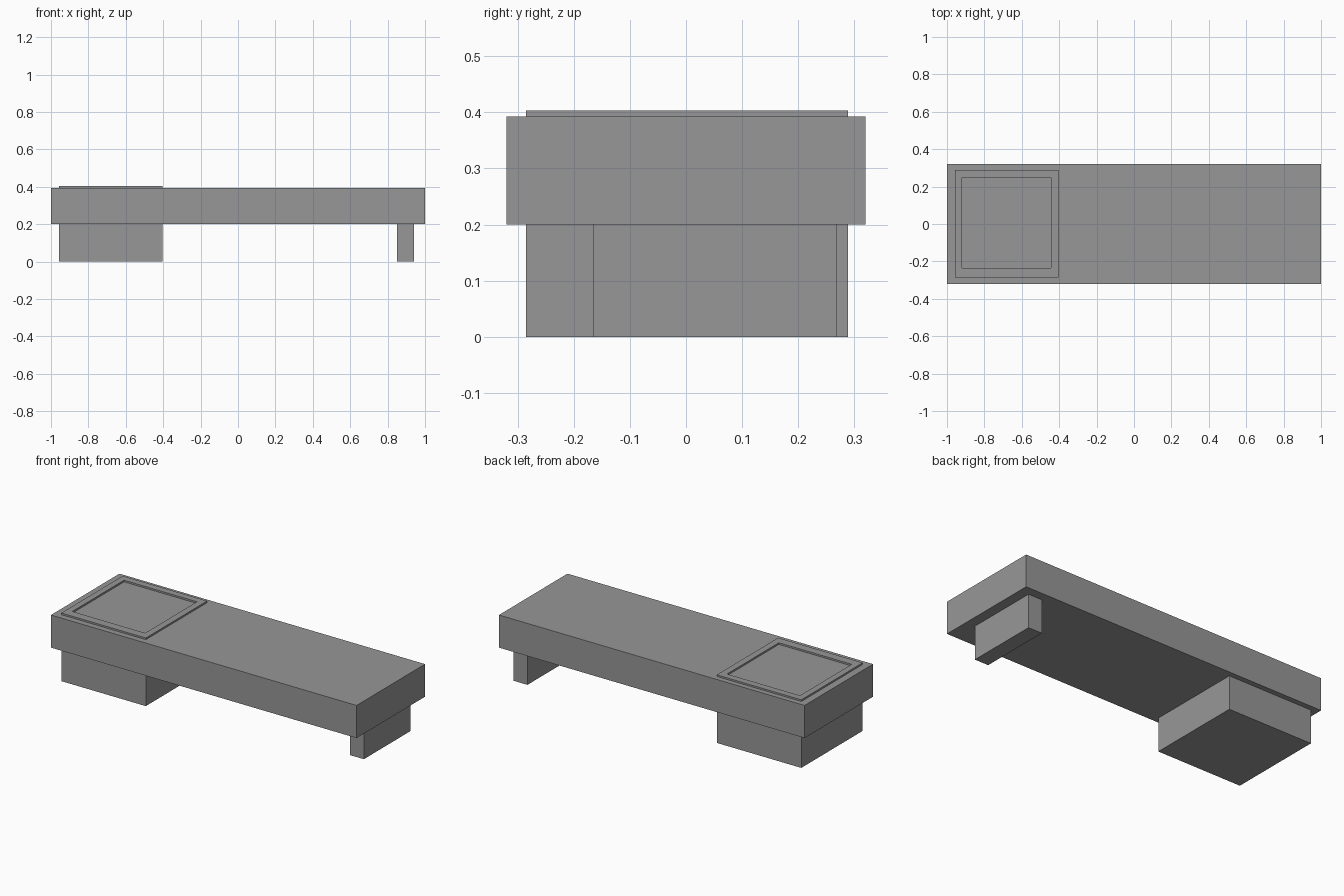
import bpy
import bmesh

old = bpy.data.objects.get("Cube")
if old:
    bpy.data.objects.remove(old, do_unlink=True)

GREY = (0.31, 0.31, 0.31, 1.0)
grey = bpy.data.materials.new("plain grey")
grey.use_nodes = True
grey.diffuse_color = GREY
grey.node_tree.nodes["Principled BSDF"].inputs["Base Color"].default_value = GREY


def finish(name, bm):
    bmesh.ops.recalc_face_normals(bm, faces=bm.faces)
    mesh = bpy.data.meshes.new(name)
    bm.to_mesh(mesh)
    bm.free()
    mesh.materials.append(grey)
    obj = bpy.data.objects.new(name, mesh)
    bpy.context.collection.objects.link(obj)
    return obj


def box(name, x, y, z):
    """Box given by its (low, high) limits on each axis."""
    bm = bmesh.new()
    bmesh.ops.create_cube(bm, size=1)
    for v in bm.verts:
        v.co = [lim[c > 0] for lim, c in zip((x, y, z), v.co)]
    return finish(name, bm)


def frame(name, outer, inner, z):
    """Flat rectangular ring between two (x0, y0, x1, y1) rectangles."""
    bm = bmesh.new()

    def loop(r, h):
        x0, y0, x1, y1 = r
        return [bm.verts.new((*p, h)) for p in ((x0, y0), (x1, y0), (x1, y1), (x0, y1))]

    rings = [loop(outer, z[0]), loop(outer, z[1]), loop(inner, z[1]), loop(inner, z[0])]
    for k in range(4):
        a, b = rings[k], rings[(k + 1) % 4]
        for i in range(4):
            j = (i + 1) % 4
            bm.faces.new((a[i], a[j], b[j], b[i]))
    return finish(name, bm)


SLAB_LOW, SLAB_TOP = 0.2, 0.393
BASE_X, BASE_Y = (-0.957, -0.404), (-0.285, 0.289)

# Long top slab on a block at one end and a narrow leg at the other
box("bench_slab", (-1, 1), (-0.32, 0.32), (SLAB_LOW, SLAB_TOP))
box("base_block", BASE_X, BASE_Y, (0, SLAB_LOW))
box("end_leg", (0.85, 0.94), (-0.166, 0.268), (0, SLAB_LOW))

# Low raised rim on the slab, directly above the block
frame("raised_rim", (BASE_X[0], BASE_Y[0], BASE_X[1], BASE_Y[1]),
      (-0.92, -0.235, -0.443, 0.249), (SLAB_TOP, 0.403))
